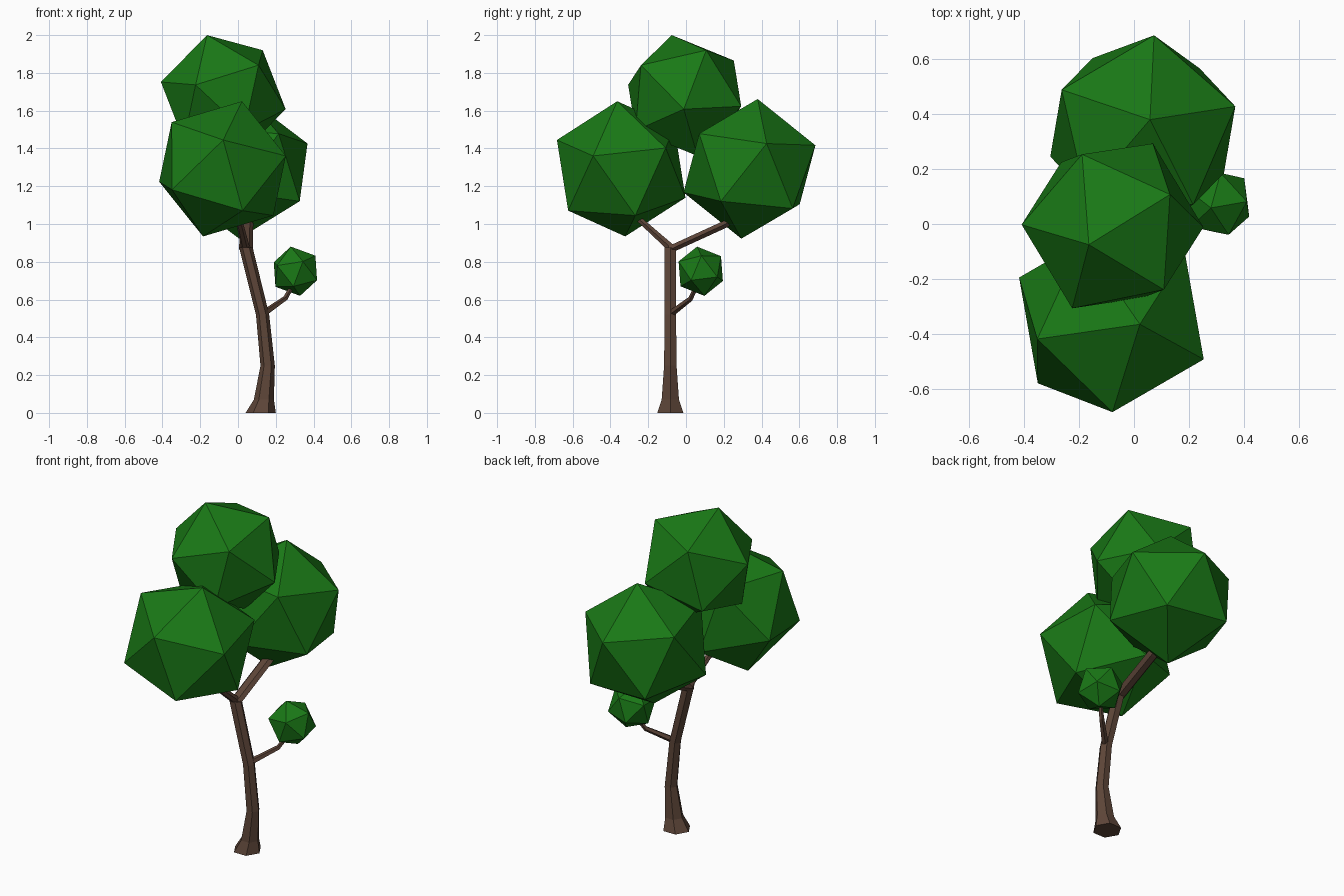
import bpy, bmesh, math
from mathutils import Vector, Matrix

if "Cube" in bpy.data.objects:
    bpy.data.objects.remove(bpy.data.objects["Cube"])


def material(name, color):
    m = bpy.data.materials.new(name)
    m.diffuse_color = color
    m.use_nodes = True
    m.node_tree.nodes["Principled BSDF"].inputs["Base Color"].default_value = m.diffuse_color
    return m


BARK = material("bark", (0.11, 0.06, 0.04, 1))
LEAF = material("leaf", (0.01, 0.19, 0.008, 1))


def finish(bm, name, mat):
    bmesh.ops.recalc_face_normals(bm, faces=bm.faces)
    me = bpy.data.meshes.new(name)
    bm.to_mesh(me)
    bm.free()
    me.materials.append(mat)
    ob = bpy.data.objects.new(name, me)
    bpy.context.collection.objects.link(ob)
    return ob


def limb(name, path, sides=6, flat=1.0, level=False):
    """Sweep a polygon along (x, y, z, radius) points."""
    bm = bmesh.new()
    pts = [Vector(p[:3]) for p in path]
    rings = []
    for i, p in enumerate(pts):
        t = pts[min(i + 1, len(pts) - 1)] - pts[max(i - 1, 0)]
        t = Vector((0, 0, 1)) if level else t.normalized()
        u = Vector((1, 0, 0))
        u = (u - t * u.dot(t)).normalized()
        v = t.cross(u)
        r = path[i][3]
        rings.append([bm.verts.new(p + r * (math.cos(a) * u + flat * math.sin(a) * v))
                      for a in (math.tau * k / sides for k in range(sides))])
    for a, b in zip(rings, rings[1:]):
        for k in range(sides):
            n = (k + 1) % sides
            bm.faces.new((a[k], a[n], b[n], b[k]))
    bm.faces.new(rings[0])
    bm.faces.new(rings[-1])
    return finish(bm, name, BARK)


def frame(a, b):
    """Rotation whose z follows a and whose x leans towards b."""
    z = Vector(a).normalized()
    x = Vector(b)
    x = (x - z * x.dot(z)).normalized()
    return Matrix((x, z.cross(x), z)).transposed()


def leaf_ball(name, center, radius, apex, neighbour):
    """Icosahedron turned so one corner points at apex, the next at neighbour."""
    bm = bmesh.new()
    bmesh.ops.create_icosphere(bm, subdivisions=1, radius=1)
    top = max(bm.verts, key=lambda v: v.co.z)
    side = top.link_edges[0].other_vert(top)
    rot = frame(apex, neighbour) @ frame(top.co, side.co).transposed()
    for v in bm.verts:
        v.co = Vector(center) + radius * (rot @ v.co.normalized())
    return finish(bm, name, LEAF)


# trunk with flared foot
limb("trunk", [(0.12, -0.083, 0, 0.08), (0.137, -0.083, 0.07, 0.053),
               (0.157, -0.083, 0.25, 0.038), (0.13, -0.083, 0.52, 0.035),
               (0.042, -0.083, 0.875, 0.036)], level=True)

# branches
limb("back_branch", [(0.042, -0.085, 0.865, 0.036), (0.045, 0.21, 1.0, 0.036),
                     (0.043, 0.30, 1.05, 0.03)], flat=0.62)
limb("front_branch", [(0.042, -0.07, 0.865, 0.024), (0.01, -0.22, 1.0, 0.018),
                      (-0.015, -0.29, 1.06, 0.015)])
limb("side_branch", [(0.135, -0.08, 0.525, 0.019), (0.25, 0.025, 0.605, 0.014),
                     (0.28, 0.05, 0.66, 0.012), (0.295, 0.065, 0.72, 0.011)], sides=5)

# foliage
leaf_ball("top_foliage", (-0.078, -0.007, 1.68), 0.338,
          (-0.086, -0.068, 0.32), (0.213, 0.117, 0.235))
leaf_ball("front_foliage", (-0.082, -0.343, 1.292), 0.373,
          (0.103, -0.021, 0.357), (0.003, -0.341, 0.151))
leaf_ball("back_foliage", (0.032, 0.336, 1.292), 0.373,
          (0.026, 0.043, 0.368), (0.335, 0.091, 0.136))
leaf_ball("small_foliage", (0.304, 0.078, 0.75), 0.134,
          (-0.024, -0.019, 0.127), (-0.11, 0.047, 0.053))
